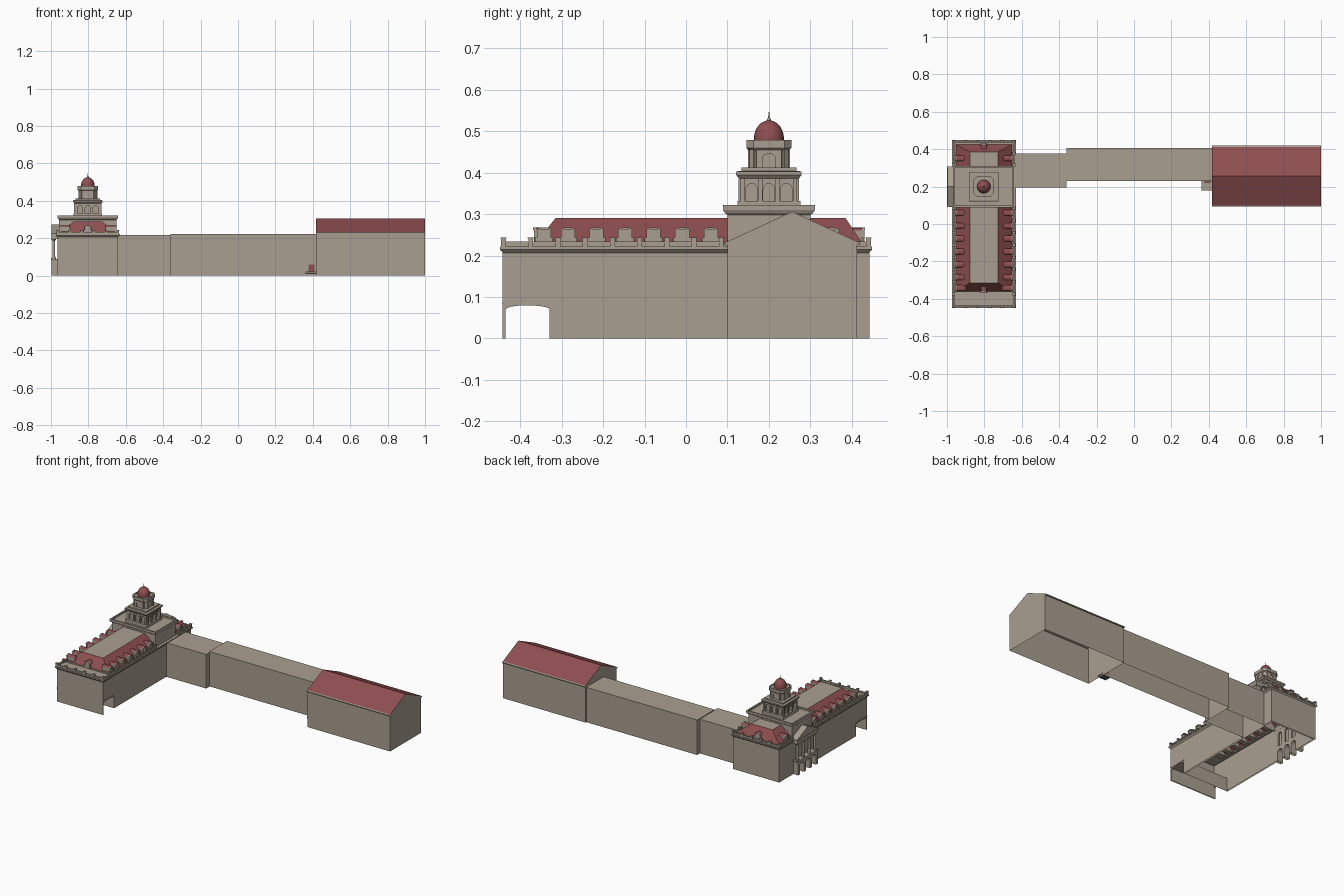
import bpy, bmesh, math
from mathutils import Matrix, Vector

if "Cube" in bpy.data.objects:
    bpy.data.objects.remove(bpy.data.objects["Cube"])

def material(name, rgb):
    m = bpy.data.materials.new(name)
    m.diffuse_color = (*rgb, 1)
    m.use_nodes = True
    m.node_tree.nodes["Principled BSDF"].inputs["Base Color"].default_value = m.diffuse_color
    return m

MATS = [material("tan_stone", (0.40, 0.345, 0.284)), material("red_roof", (0.275, 0.078, 0.082)),
        material("dark_grey", (0.11, 0.11, 0.105))]
TAN, RED, GREY = 0, 1, 2
CX, TY = -0.803, 0.2          # long axis of the hall, tower centre in y


class Part:
    """Collects simple solids into one named object."""
    def __init__(self, name, mat=TAN):
        self.name, self.bm, self.m, self.mat = name, bmesh.new(), Matrix(), mat

    def loft(self, rings, mats=None, cap0=True, cap1=True, top=None):
        mats = mats or [self.mat] * (len(rings) - 1)
        vs = [[self.bm.verts.new(self.m @ Vector(p)) for p in r] for r in rings]
        n = len(vs[0])
        for a, b, mat in zip(vs, vs[1:], mats):
            for i in range(n):
                j = (i + 1) % n
                self.bm.faces.new((a[i], a[j], b[j], b[i])).material_index = mat
        if cap0:
            self.bm.faces.new(vs[0][::-1]).material_index = mats[0]
        if cap1:
            self.bm.faces.new(vs[-1]).material_index = mats[-1] if top is None else top

    def box(self, x0, x1, y0, y1, z0, z1, mat=None):
        self.loft([rect(x0, x1, y0, y1, z0), rect(x0, x1, y0, y1, z1)], None if mat is None else [mat])

    def prism(self, yz, x0, x1, roof_from=None):
        """Outline pushed along x; its sides lying above roof_from become red roof."""
        first = len(self.bm.faces)
        self.loft([[(x, y, z) for y, z in yz] for x in (x0, x1)])
        if roof_from is not None:
            self.bm.faces.ensure_lookup_table()
            for f in self.bm.faces[first:]:
                if all(v.co.z > roof_from for v in f.verts):
                    f.material_index = RED

    def done(self, smooth=False):
        # the buildings are open underneath
        low = [f for f in self.bm.faces if all(v.co.z < 1e-4 for v in f.verts)]
        bmesh.ops.delete(self.bm, geom=low, context='FACES')
        bmesh.ops.recalc_face_normals(self.bm, faces=self.bm.faces)
        me = bpy.data.meshes.new(self.name)
        self.bm.to_mesh(me)
        self.bm.free()
        for m in MATS:
            me.materials.append(m)
        ob = bpy.data.objects.new(self.name, me)
        bpy.context.collection.objects.link(ob)
        if smooth:
            bpy.context.view_layer.objects.active = ob
            ob.select_set(True)
            bpy.ops.object.shade_smooth_by_angle(angle=math.radians(40))
            ob.select_set(False)


def rect(x0, x1, y0, y1, z):
    return [(x0, y0, z), (x1, y0, z), (x1, y1, z), (x0, y1, z)]

def around(dx, dy, z):
    return rect(CX - dx, CX + dx, TY - dy, TY + dy, z)

def octagon(h, c, z):
    k = h - c
    pts = [(h, -k), (h, k), (k, h), (-k, h), (-h, k), (-h, -k), (-k, -h), (k, -h)]
    return [(CX + x, TY + y, z) for x, y in pts]

def circle(x, y, r, z, n=24):
    return [(x + r * math.cos(2 * math.pi * i / n), y + r * math.sin(2 * math.pi * i / n), z) for i in range(n)]

def notched(y0, y1, z0, z1, arches):
    """Wall outline with arched openings (centre, half width, spring, rise) cut up from the base."""
    pts = [(y0, z0)]
    for c, w, s, r in arches:
        pts.append((c - w, z0))
        pts += [(c - w * math.cos(math.pi * i / 8), s + r * math.sin(math.pi * i / 8)) for i in range(9)]
        pts.append((c + w, z0))
    return pts + [(y1, z0), (y1, z1), (y0, z1)]


# Main hall walls with the through passage, entrance arches and portico windows
passage = (-0.382, 0.053, 0.07, 0.01)
doors = [(c, 0.02, 0.05, 0.02) for c in (0.14, 0.2, 0.26)]
tall_windows = [(c, 0.014, 0.165, 0.014) for c in (0.14, 0.2, 0.26)]
p = Part("hall_walls")
p.prism(notched(-0.442, 0.442, 0, 0.21, [passage]), -0.65, -0.641)
p.prism(notched(-0.442, 0.442, 0, 0.092, [passage] + doors), -0.965, -0.956)
p.prism(notched(-0.442, 0.442, 0.092, 0.21, tall_windows), -0.965, -0.956)
p.box(-0.956, -0.65, -0.442, -0.435, 0, 0.21)
p.box(-0.956, -0.65, 0.434, 0.442, 0, 0.21)
p.box(-0.956, -0.65, -0.329, -0.323, 0, 0.082)
p.box(-0.956, -0.65, -0.435, -0.329, 0.08, 0.084)
p.box(-0.644, -0.639, -0.444, -0.325, 0.083, 0.087)
p.box(-0.967, -0.962, -0.444, -0.325, 0.083, 0.087)
p.done()

# Cornice, roof deck and mansard roof in one loft
p = Part("hall_roof")
p.loft([rect(CX - .161, CX + .161, -.44, .44, .205), rect(CX - .166, CX + .166, -.444, .444, .21),
        rect(CX - .171, CX + .171, -.449, .449, .215), rect(CX - .171, CX + .171, -.449, .449, .222),
        rect(CX - .15, CX + .15, -.362, .425, .222), rect(CX - .15, CX + .15, -.362, .425, .23),
        rect(CX - .075, CX + .075, -.315, .385, .29)],
       [TAN, TAN, TAN, TAN, TAN, RED], cap0=False, top=TAN)
p.done()

# Roof parapet: pedestals with low panels and a coping
p = Part("parapet")
def rail(x0, y0, x1, y1):
    posts = max(1, round(math.hypot(x1 - x0, y1 - y0) / 0.07))
    for i in range(posts + 1):
        x, y = x0 + (x1 - x0) * i / posts, y0 + (y1 - y0) * i / posts
        p.box(x - .006, x + .006, y - .006, y + .006, 0.222, 0.241)
        p.box(x - .0075, x + .0075, y - .0075, y + .0075, 0.241, 0.244)
    for h, z0, z1 in ((.002, .222, .231), (.004, .231, .234)):
        p.box(min(x0, x1) - h, max(x0, x1) + h, min(y0, y1) - h, max(y0, y1) + h, z0, z1)
for s in (-1, 1):
    rail(CX + s * 0.162, -0.44, CX + s * 0.162, 0.085)
    rail(CX + s * 0.162, 0.315, CX + s * 0.162, 0.44)
    rail(CX - 0.162, s * 0.44, CX + 0.162, s * 0.44)
p.done()

# Dormers around the mansard: stone body, red curved roof, stone front frame
p = Part("dormers")
def dormer(x, y, angle, depth=0.058):
    p.m = Matrix.Translation((x, y, 0)) @ Matrix.Rotation(math.radians(angle), 4, 'Z')
    def arched(w, z):
        return [(-w, .225)] + [(-w * math.cos(math.pi * i / 8), z + .007 * math.sin(math.pi * i / 8))
                               for i in range(9)] + [(w, .225)]
    p.prism(arched(.0155, .26), -depth, -.003, roof_from=.2595)
    p.prism(arched(.018, .261)[1:-1], -.006, .002)
    for s in (-0.0135, 0.0135):
        p.box(-0.006, 0, s - 0.0035, s + 0.0035, 0.225, 0.261)
        p.box(-0.008, -0.002, s * 1.4 - 0.003, s * 1.4 + 0.003, 0.225, 0.243)
for y in (-0.342, -0.285, -0.216, -0.147, -0.078, -0.009, 0.06, 0.352):
    dormer(CX + 0.153, y, 0)
    dormer(CX - 0.153, y, 180)
dormer(CX, -0.367, -90, 0.04)
dormer(CX, 0.43, 90, 0.04)
p.done()

# Block under the tower with a sunken roof
p = Part("tower_block")
p.loft([around(dx, dy, z) for dx, dy, z in ((.154, .1, .2), (.154, .1, .298), (.158, .106, .302),
        (.162, .111, .31), (.162, .111, .322), (.153, .102, .322), (.153, .102, .312))], cap0=False)
p.done()

# Tower: square arcaded stage
p = Part("tower_lower_stage")
p.loft([around(h, h, z) for h, z in ((.076, .312), (.076, .332), (.058, .332), (.058, .386), (.072, .386),
        (.079, .394), (.079, .402), (.072, .404), (.066, .404), (.066, .412))], cap0=False)
for a in range(4):
    p.m = Matrix.Translation((CX, TY, 0)) @ Matrix.Rotation(a * math.pi / 2, 4, 'Z')
    p.prism(notched(-.068, .068, .332, .388, [(c, .014, .358, .016) for c in (-.042, 0, .042)]), .056, .068)
    for y in (-.063, -.021, .021, .063):
        p.box(.066, .073, y - .005, y + .005, .332, .386)
p.done()

# Tower: upper octagonal stage
p = Part("tower_upper_stage")
p.loft([octagon(h, .017, z) for h, z in ((.047, .41), (.047, .452), (.054, .459), (.054, .478),
        (.047, .478), (.047, .474))], cap0=False)
for a in range(4):
    p.m = Matrix.Translation((CX, TY, 0)) @ Matrix.Rotation(a * math.pi / 2, 4, 'Z')
    p.prism(notched(-.03, .03, .412, .455, [(0, .016, .432, .014)]), .044, .051)
    p.m = p.m @ Matrix.Rotation(math.pi / 4, 4, 'Z')
    p.box(.05, .06, -.007, .007, .41, .456)
p.done()

# Dome and finial
p = Part("dome", RED)
arc = [math.pi / 2 * i / 10 for i in range(10)]
p.loft([circle(CX, TY, .036, .474)] + [circle(CX, TY, .036 * math.cos(t), .482 + .044 * math.sin(t)) for t in arc]
       + [circle(CX, TY, .003, .526)], cap0=False)
p.done(True)
p = Part("finial")
p.loft([circle(CX, TY, r, z, 8) for r, z in ((.006, .524), (.004, .53), (.002, .532), (.001, .546))])
p.done(True)

# Entrance portico on the west side
p = Part("portico")
p.prism(notched(.1, .3, 0, .082, doors), -.998, -.964)
p.box(-1.0, -.964, .093, .307, .082, .09)
for y in (.112, .17, .23, .288):
    p.loft([circle(-.985, y, r, z, 12) for r, z in ((.011, .09), (.011, .096), (.008, .096), (.007, .187),
            (.011, .192), (.011, .196))])
p.box(-.996, -.955, .098, .302, .196, .214)
p.box(-1.0, -.955, .092, .308, .214, .222)
p.prism([(.092, .222), (.308, .222), (.308, .226), (.2, .274), (.092, .226)], -.997, -.955)
p.done()

# Link wings
p = Part("link_wing")
p.box(-.645, -.36, .195, .378, 0, .217)
p.done()
p = Part("long_wing")
p.box(-.362, .42, .23, .405, 0, .222)
p.done()

# Gabled east building: walls, stone eaves and red roof slopes in one outline
p = Part("east_building")
p.prism([(.1, 0), (.412, 0), (.412, .225), (.419, .225), (.419, .231), (.412, .234), (.256, .306),
         (.1, .234), (.093, .231), (.093, .225), (.1, .225)], .418, 1.0, roof_from=.232)
p.done()

# Side entrance: stoop and red door
p = Part("side_stoop")
p.box(.36, .42, .18, .23, .018, .021)
p.box(.36, .42, .18, .23, .008, .018, GREY)
p.done()
p = Part("side_door", RED)
p.box(.377, .408, .222, .231, .02, .06)
p.done()
